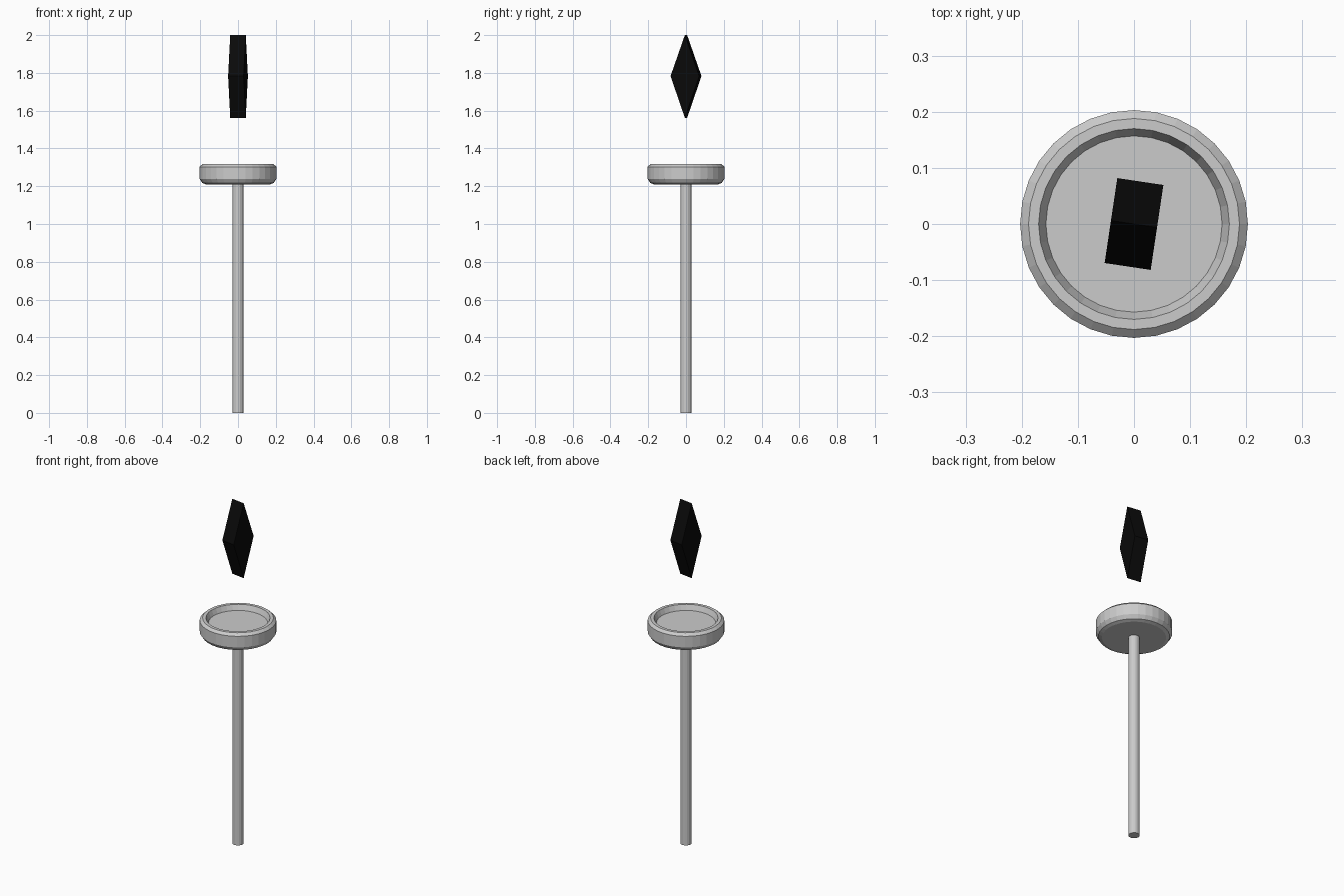
import bpy, bmesh, math
from mathutils import Matrix

if "Cube" in bpy.data.objects:
    bpy.data.objects.remove(bpy.data.objects["Cube"])


def add_object(name, bm, color=None):
    bmesh.ops.recalc_face_normals(bm, faces=bm.faces)
    mesh = bpy.data.meshes.new(name)
    bm.to_mesh(mesh)
    bm.free()
    obj = bpy.data.objects.new(name, mesh)
    bpy.context.collection.objects.link(obj)
    if color:
        mat = bpy.data.materials.new(name + "_color")
        mat.diffuse_color = color
        mat.use_nodes = True
        mat.node_tree.nodes["Principled BSDF"].inputs["Base Color"].default_value = mat.diffuse_color
        mesh.materials.append(mat)
    return obj


def lathe(name, profile, sides):
    """Revolve an (r, z) profile and cap both ends."""
    bm = bmesh.new()
    rings = []
    for r, z in profile:
        rings.append([bm.verts.new((r * math.sin(2 * math.pi * i / sides),
                                    r * math.cos(2 * math.pi * i / sides), z))
                      for i in range(sides)])
    for a, b in zip(rings, rings[1:]):
        for i in range(sides):
            j = (i + 1) % sides
            bm.faces.new((a[i], a[j], b[j], b[i]))
    bm.faces.new(rings[0])
    bm.faces.new(rings[-1])
    return add_object(name, bm)


# Pole
lathe("pole", [(0.03, 0.0), (0.03, 1.215)], 16)

# Round dish with bevelled underside, raised rim and recessed floor
lathe("dish", [(0.17, 1.21), (0.189, 1.217), (0.203, 1.238), (0.203, 1.303),
               (0.188, 1.317), (0.170, 1.317), (0.157, 1.287)], 32)

# Floating black diamond: rhombus extruded sideways, turned slightly
bm = bmesh.new()
rhombus = [(0, 1.562), (0.0765, 1.783), (0, 2.0), (-0.0765, 1.783)]
face = bm.faces.new([bm.verts.new((-0.0415, y, z)) for y, z in rhombus])
ext = bmesh.ops.extrude_face_region(bm, geom=[face], use_keep_orig=True)
bmesh.ops.translate(bm, vec=(0.083, 0, 0),
                    verts=[v for v in ext["geom"] if isinstance(v, bmesh.types.BMVert)])
bmesh.ops.rotate(bm, verts=bm.verts, matrix=Matrix.Rotation(math.radians(-8.5), 3, 'Z'))
add_object("floating_diamond", bm, (0.003, 0.003, 0.003, 1))
